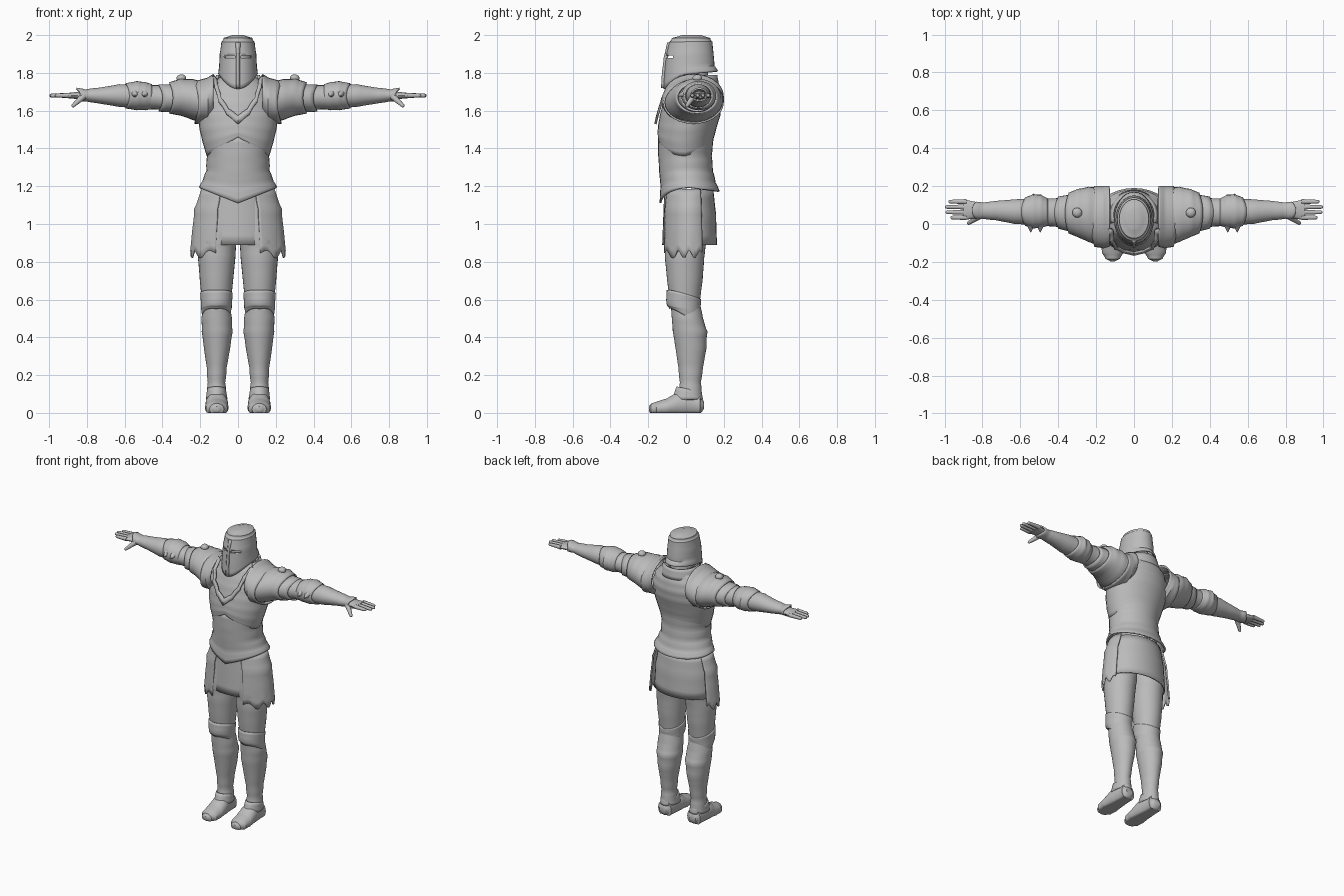
import bpy, bmesh
from math import cos, sin, pi, radians
from mathutils import Vector

if "Cube" in bpy.data.objects:
    bpy.data.objects.remove(bpy.data.objects["Cube"])

steel = bpy.data.materials.new("steel grey")
steel.use_nodes = True
GREY = (0.5, 0.5, 0.5, 1)
steel.diffuse_color = GREY
steel.node_tree.nodes["Principled BSDF"].inputs["Base Color"].default_value = GREY


def finish(name, bm, mirror=False, thick=0, angle=40):
    """Turn a bmesh into a smooth-shaded object with optional thickness and mirror."""
    bmesh.ops.recalc_face_normals(bm, faces=bm.faces[:])
    mesh = bpy.data.meshes.new(name)
    bm.to_mesh(mesh)
    bm.free()
    mesh.materials.append(steel)
    obj = bpy.data.objects.new(name, mesh)
    bpy.context.collection.objects.link(obj)
    bpy.ops.object.select_all(action='DESELECT')
    obj.select_set(True)
    bpy.context.view_layer.objects.active = obj
    bpy.ops.object.shade_smooth_by_angle(angle=radians(angle))
    if thick:
        mod = obj.modifiers.new("thickness", 'SOLIDIFY')
        mod.thickness = thick
        mod.offset = -1
    if mirror:
        obj.modifiers.new("mirror", 'MIRROR')
    return obj


def spline(rings, steps):
    """Smoothly interpolate rows of numbers."""
    rows = [Vector(r) for r in rings]
    out = []
    for i in range(len(rows) - 1):
        a, b = rows[i], rows[i + 1]
        before, after = rows[max(i - 1, 0)], rows[min(i + 2, len(rows) - 1)]
        for k in range(steps):
            t = k / steps
            out.append(a + (b - a) * t + ((before * -1 + a * 2 - b) * (t * (1 - t) ** 2)
                       + (a - b * 2 + after) * -(t * t * (1 - t)) * -1 * -1) * -0.5)
    return out + [rows[-1]]


def loft(name, axis, rings, arc=None, hem=None, caps=False, segs=32, steps=4, **kw):
    """Skin oval rings (position, low and high of both cross axes) along an axis."""
    bm = bmesh.new()
    rows = spline(rings, steps)
    start, end = [radians(d) for d in arc or (0, 360)]
    count = segs if not arc else segs + 1
    grid = []
    for i, (t, a0, a1, b0, b1) in enumerate(rows):
        line = []
        for j in range(count):
            ang = start + (end - start) * j / segs
            c, s = cos(ang), sin(ang)
            pos = t + (hem(i / (len(rows) - 1), c, s) if hem else 0)
            a, b = (a0 + a1 + (a1 - a0) * c) / 2, (b0 + b1 + (b1 - b0) * s) / 2
            line.append(bm.verts.new({'x': (pos, a, b), 'y': (a, pos, b), 'z': (a, b, pos)}[axis]))
        grid.append(line)
    for low, high in zip(grid, grid[1:]):
        for j in range(segs):
            k = (j + 1) % count
            bm.faces.new((low[j], low[k], high[k], high[j]))
    if caps:
        bm.faces.new(grid[0])
        bm.faces.new(grid[-1])
    return finish(name, bm, **kw)


def body(rings):
    """Rings symmetric in x: height, half width, front, back."""
    return [(z, -w, w, f, b) for z, w, f, b in rings]


def rod(name, p, q, r0, r1):
    """Tapered rounded finger between two points."""
    p, q = Vector(p), Vector(q)
    bm = bmesh.new()
    turn = (q - p).to_track_quat('Z', 'Y').to_matrix().to_4x4()
    turn.translation = (p + q) / 2
    bmesh.ops.create_cone(bm, segments=10, radius1=r0, radius2=r1, depth=(q - p).length,
                          cap_ends=True, matrix=turn)
    turn.translation = q
    bmesh.ops.create_uvsphere(bm, u_segments=10, v_segments=6, radius=r1, matrix=turn)
    return finish(name, bm, mirror=True)


def ball(name, centre, size, mirror=False):
    bm = bmesh.new()
    bmesh.ops.create_uvsphere(bm, u_segments=20, v_segments=12, radius=1)
    for v in bm.verts:
        v.co = Vector(centre) + Vector(p * q for p, q in zip(v.co, size))
    return finish(name, bm, mirror=mirror)


def box(name, low, high):
    bm = bmesh.new()
    bmesh.ops.create_cube(bm, size=1)
    for v in bm.verts:
        v.co = Vector(l + (h - l) * (c + 0.5) for l, h, c in zip(low, high, v.co))
    return finish(name, bm)


def plate(name, edge_a, edge_b, **kw):
    """Curved strip between two edges."""
    bm = bmesh.new()
    pairs = [[bm.verts.new(p) for p in pair] for pair in zip(spline(edge_a, 4), spline(edge_b, 4))]
    for (a, b), (c, d) in zip(pairs, pairs[1:]):
        bm.faces.new((a, b, d, c))
    return finish(name, bm, thick=0.012, **kw)


# Helmet with a dipping chin, eye slits and a nasal ridge
helmet = loft("helmet", 'z', body([
    (1.795, .105, -.12, .17), (1.83, .1, -.115, .15), (1.9, .097, -.107, .146),
    (1.965, .088, -.09, .14), (1.985, .078, -.075, .13), (2, .03, -.02, .08)]),
    hem=lambda f, c, s: (1 - f) ** 4 * (-.08 * max(-s, 0) ** 2 + .015 * max(s, 0)),
    caps=False, thick=.01)
bm = bmesh.new()
bm.from_mesh(helmet.data)
bmesh.ops.holes_fill(bm, edges=[e for e in bm.edges if e.is_boundary and e.verts[0].co.z > 1.99], sides=0)
bm.to_mesh(helmet.data)
bm.free()
for side in (-1, 1):
    ends = sorted((side * .015, side * .07))
    slit = box("slit_cutter", (ends[0], -.2, 1.879), (ends[1], -.04, 1.893))
    bpy.context.view_layer.objects.active = helmet
    cut = helmet.modifiers.new("slit", 'BOOLEAN')
    cut.object = slit
    cut.operation = 'DIFFERENCE'
    while helmet.modifiers:
        bpy.ops.object.modifier_apply(modifier=helmet.modifiers[0].name)
    bpy.data.objects.remove(slit)
plate("nasal_ridge", [(0, -.132, 1.72), (0, -.128, 1.8), (0, -.118, 1.88), (0, -.1, 1.96)],
      [(.016, -.112, 1.72), (.012, -.113, 1.8), (.012, -.104, 1.88), (.014, -.088, 1.96)], mirror=True)
ball("head", (0, .02, 1.87), (.07, .085, .1))
loft("neck", 'z', body([(1.7, .08, -.05, .13), (1.84, .07, -.05, .11)]))

# Cuirass: waist plate under a breastplate with chevron edge
loft("waist_plate", 'z', body([
    (1.19, .2, -.13, .17), (1.22, .18, -.124, .148), (1.28, .157, -.132, .132),
    (1.36, .154, -.137, .126), (1.46, .172, -.138, .135)]), thick=.01,
    hem=lambda f, c, s: (1 - f) ** 4 * (-.08 * (1 - abs(c)) if s < 0 else -.02 * s))
loft("breastplate", 'z', body([
    (1.36, .166, -.148, .137), (1.43, .187, -.152, .146), (1.5, .204, -.148, .162),
    (1.57, .215, -.138, .182), (1.64, .21, -.122, .19), (1.7, .185, -.1, .182),
    (1.75, .14, -.08, .165), (1.78, .09, -.05, .14)]), thick=.01,
    hem=lambda f, c, s: (1 - f) ** 4 * (.1 * (1 - abs(c)) if s < 0 else .04 * s))
for i in range(3):
    loft("side_lame", 'z', body([(z + i * .035, .164, -.12, .12) for z in (1.255, 1.275)]),
         arc=(-30, 30), segs=8, steps=1, mirror=True, thick=.012)

# Collar: raised V at the front and a low ring at the back
plate("collar_band",
      [(0, -.168, 1.53), (.06, -.155, 1.58), (.105, -.135, 1.65), (.125, -.1, 1.73), (.13, -.03, 1.79)],
      [(0, -.158, 1.575), (.05, -.148, 1.61), (.09, -.13, 1.67), (.105, -.095, 1.735), (.11, -.03, 1.77)],
      mirror=True)
loft("neck_collar", 'z', body([(1.72, .14, -.09, .178), (1.79, .115, -.07, .165)]),
     arc=(-20, 200), thick=.01)

# Pauldrons: overlapping shoulder lames, arms and elbow cops along x
arm_parts = {
    "shoulder_plate": [(.13, -.12, .2, 1.56, 1.795), (.16, -.13, .2, 1.53, 1.775), (.21, -.12, .2, 1.53, 1.755)],
    "pauldron": [(.185, -.115, .195, 1.535, 1.755), (.24, -.095, .197, 1.55, 1.768), (.3, -.068, .185, 1.575, 1.77),
                 (.345, -.05, .165, 1.585, 1.75)],
    "lower_pauldron": [(.32, -.045, .158, 1.588, 1.742), (.4, -.025, .145, 1.595, 1.738)],
    "upper_arm": [(.36, -.02, .138, 1.598, 1.732), (.43, -.012, .135, 1.607, 1.735), (.5, -.01, .135, 1.61, 1.735)],
    "elbow_cop": [(.455, -.01, .135, 1.608, 1.74), (.49, -.02, .155, 1.602, 1.752), (.53, -.025, .16, 1.602, 1.757),
                  (.575, -.01, .14, 1.612, 1.745)],
    "forearm": [(.55, -.005, .135, 1.613, 1.742), (.63, 0, .13, 1.62, 1.74), (.73, .02, .122, 1.637, 1.722),
                (.8, .028, .112, 1.65, 1.712), (.835, .025, .118, 1.648, 1.722)],
}
for name, rings in arm_parts.items():
    loft(name, 'x', rings, mirror=True, thick=.009, segs=28,
         hem=lambda f, c, s: .02 * (2 * f - 1) * s * s if f > .5 else 0)
ball("shoulder_knob", (.3, .06, 1.772), (.026, .026, .02), True)
for x in (.495, .545):
    rod("elbow_spike", (x, 0, 1.69), (x, -.042, 1.68), .024, .003)

# Hands
loft("palm", 'x', [(.79, .04, .1, 1.66, 1.705), (.84, .03, .118, 1.66, 1.7), (.9, .02, .13, 1.666, 1.694)],
     segs=20, caps=True, mirror=True)
for i, tip in enumerate((.96, .985, .988, .97)):
    y = .034 + i * .028
    rod("finger", (.885, y, 1.681), (tip, y, 1.68), .014, .01)
rod("thumb", (.82, .04, 1.675), (.872, .005, 1.627), .018, .01)

# Skirt and side tassets
loft("skirt", 'z', body([(1.18, .178, -.115, .145), (1.05, .2, -.12, .16), (.89, .21, -.126, .164)]), thick=.008)
loft("tasset", 'z', body([(1.185, .194, -.118, .15), (1.08, .232, -.13, .16), (.96, .243, -.132, .165),
                          (.84, .253, -.134, .168)]), arc=(-62, 28), mirror=True, thick=.01, segs=24,
     hem=lambda f, c, s: .02 * f ** 4 * cos(5 * s * pi))

# Legs: thigh, knee cop and greave
loft("thigh", 'z', [(1.12, .005, .17, -.1, .1), (.9, .008, .212, -.115, .11), (.82, .014, .212, -.112, .096),
                    (.7, .026, .202, -.1, .088), (.58, .038, .19, -.085, .072)], mirror=True)
loft("knee_cop", 'z', [(.625, .028, .2, -.102, .08), (.59, .031, .197, -.105, .08), (.55, .033, .197, -.1, .076),
                       (.5, .042, .19, -.088, .075)], mirror=True, thick=.01,
     hem=lambda f, c, s: (.025 if f < .5 else -.05) * (2 * f - 1) * (s - abs(c) * .3))
loft("greave", 'z', [(.57, .042, .186, -.08, .076), (.5, .032, .194, -.075, .09), (.43, .028, .192, -.07, .114),
                     (.34, .042, .18, -.055, .108), (.24, .06, .165, -.04, .09), (.16, .068, .16, -.032, .078),
                     (.09, .06, .166, -.04, .085)], mirror=True)
loft("ankle_plate", 'z', [(.125, .064, .164, -.05, .083), (.07, .055, .17, -.075, .09)], mirror=True, thick=.01,
     hem=lambda f, c, s: -.015 * s * (1 - f))

# Shoes with flat soles
shoe = loft("shoe", 'y', [(.094, .09, .14, .02, .06), (.075, .062, .163, -.02, .1), (0, .057, .168, -.02, .122),
                          (-.05, .052, .172, -.02, .108), (-.1, .05, .175, -.02, .076), (-.155, .055, .17, -.018, .06),
                          (-.185, .075, .15, -.01, .05), (-.197, .1, .125, .01, .035)], caps=True, mirror=True)
for v in shoe.data.vertices:
    v.co.z = max(v.co.z, 0)
